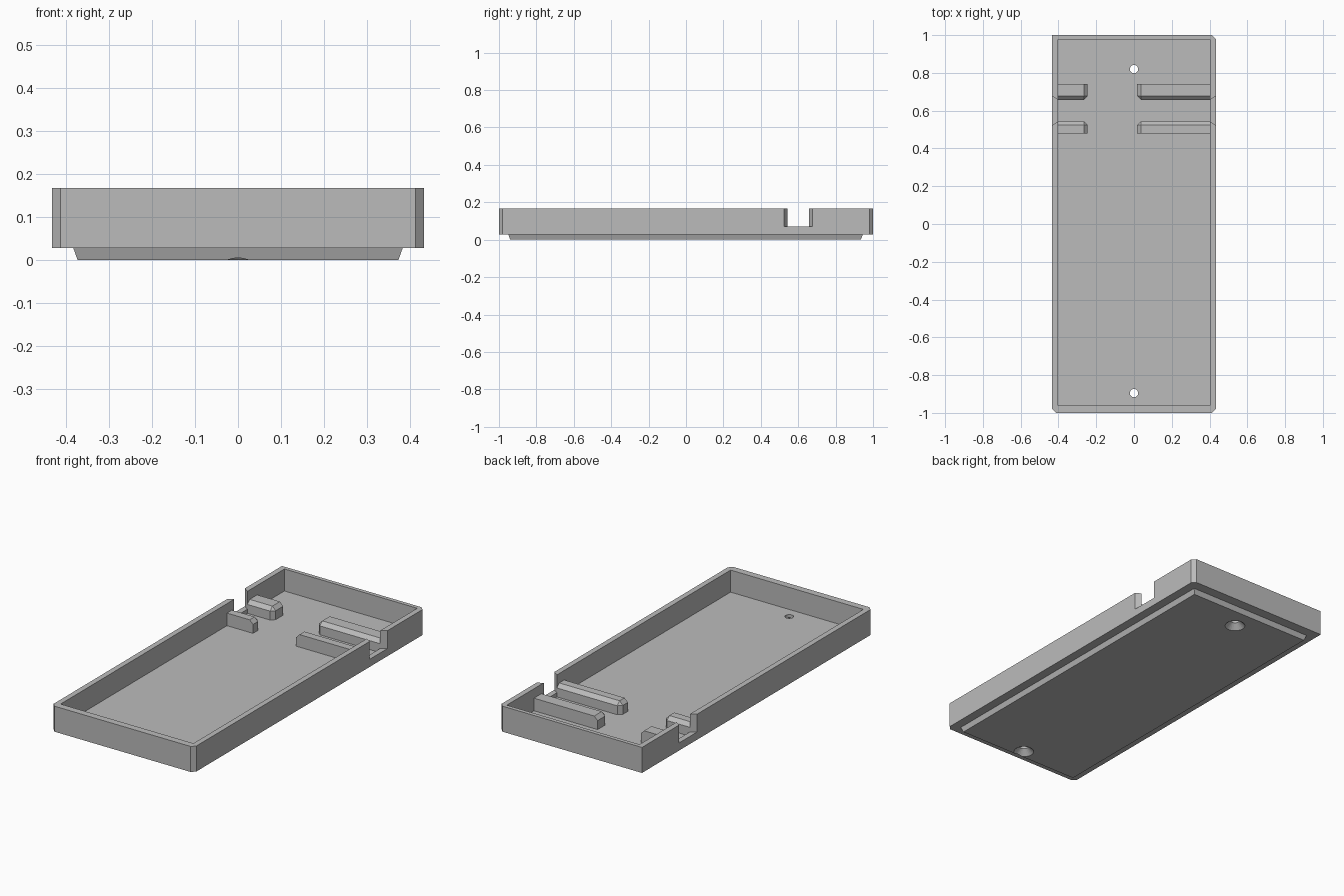
import bpy
import bmesh
import math

cube = bpy.data.objects.get("Cube")
if cube:
    bpy.data.objects.remove(cube, do_unlink=True)

grey = bpy.data.materials.new("plain grey")
grey.use_nodes = True
GREY = (0.5, 0.5, 0.5, 1)
grey.diffuse_color = GREY
grey.node_tree.nodes["Principled BSDF"].inputs["Base Color"].default_value = GREY

# Main sizes
HALF_W, HALF_L = 0.433, 1.0
BASE, FLOOR, SILL, TOP = 0.028, 0.047, 0.07, 0.168
IN_W, IN_FRONT, IN_BACK = 0.403, -0.962, 0.978
CH = 0.02


def loft(name, rings):
    """Solid skinned through rings, each given as (points, z)."""
    bm = bmesh.new()
    loops = [[bm.verts.new((x, y, z)) for x, y in pts] for pts, z in rings]
    n = len(loops[0])
    for low, high in zip(loops, loops[1:]):
        for i in range(n):
            j = (i + 1) % n
            bm.faces.new((low[i], low[j], high[j], high[i]))
    bm.faces.new(loops[0][::-1])
    bm.faces.new(loops[-1])
    bmesh.ops.remove_doubles(bm, verts=bm.verts, dist=0.0001)
    bmesh.ops.recalc_face_normals(bm, faces=bm.faces)
    mesh = bpy.data.meshes.new(name)
    bm.to_mesh(mesh)
    bm.free()
    mesh.materials.append(grey)
    obj = bpy.data.objects.new(name, mesh)
    bpy.context.collection.objects.link(obj)
    return obj


def rect(x0, x1, y0, y1):
    return [(x0, y0), (x1, y0), (x1, y1), (x0, y1)]


def circle(y, r, n=24):
    return [(r * math.cos(math.tau * i / n), y + r * math.sin(math.tau * i / n))
            for i in range(n)]


def cut(obj, cutters):
    """Subtract the cutters and bake the result into the mesh."""
    for c in cutters:
        c.hide_render = True
        mod = obj.modifiers.new("cut", "BOOLEAN")
        mod.operation, mod.solver, mod.object = "DIFFERENCE", "EXACT", c
    bpy.context.view_layer.update()
    graph = bpy.context.evaluated_depsgraph_get()
    mesh = bpy.data.meshes.new_from_object(obj.evaluated_get(graph))
    obj.modifiers.clear()
    obj.data = mesh


# Tray body: three trimmed corners, one square
w, l = HALF_W, HALF_L
outline = [(-w, l), (-w, -l + CH), (-w + CH, -l), (w - CH, -l),
           (w, -l + CH), (w, l - CH), (w - CH, l)]
tray = loft("tray", [(outline, BASE), (outline, TOP)])

# Raised plate under the tray, with sloping edges
plate = loft("bottom_plate", [(rect(-0.373, 0.373, -0.94, 0.935), 0),
                              (rect(-0.383, 0.383, -0.95, 0.945), BASE)])

# Cavity and countersunk screw holes
cavity = rect(-IN_W, IN_W, IN_FRONT, IN_BACK)
cavity_cutter = loft("cavity_cutter", [(cavity, FLOOR), (cavity, 0.3)])
holes = [loft("hole_cutter", [(circle(y, 0.053), -0.001), (circle(y, 0.022), 0.03),
                              (circle(y, 0.022), 0.1)])
         for y in (0.82, -0.895)]

# Flared notches through both side walls
NOTCH_FRONT, NOTCH_BACK = 0.543, 0.657
notches = []
for s in (-1, 1):
    pts = [(s * 0.38, NOTCH_FRONT), (s * IN_W, NOTCH_FRONT),
           (s * w, NOTCH_FRONT - CH), (s * 0.45, NOTCH_FRONT - CH),
           (s * 0.45, NOTCH_BACK + CH), (s * w, NOTCH_BACK + CH),
           (s * IN_W, NOTCH_BACK), (s * 0.38, NOTCH_BACK)]
    notches.append(loft("notch_cutter", [(pts, SILL), (pts, 0.3)]))

cut(tray, [cavity_cutter] + notches + holes)
cut(plate, holes)
for helper in [cavity_cutter] + notches + holes:
    bpy.data.objects.remove(helper, do_unlink=True)


# Guide ribs, bevelled toward the channel and at the free end
def rib(name, wall, end, back, edge):
    a = CH if wall > end else -CH
    d = CH if back > edge else -CH
    body = [(wall, back), (wall, edge), (end + a, edge), (end, edge + d), (end, back)]
    top = [(wall, back), (wall, edge + d), (end + a, edge + d),
           (end + a, edge + d), (end + a, back)]
    height = 0.116
    loft(name, [(body, FLOOR - 0.005), (body, height - CH), (top, height)])


for side, wall, end in (("right", -IN_W, -0.245), ("left", IN_W, 0.017)):
    rib(f"front_rib_{side}", wall, end, 0.48, NOTCH_FRONT)
    rib(f"back_rib_{side}", wall, end, 0.742, NOTCH_BACK)
